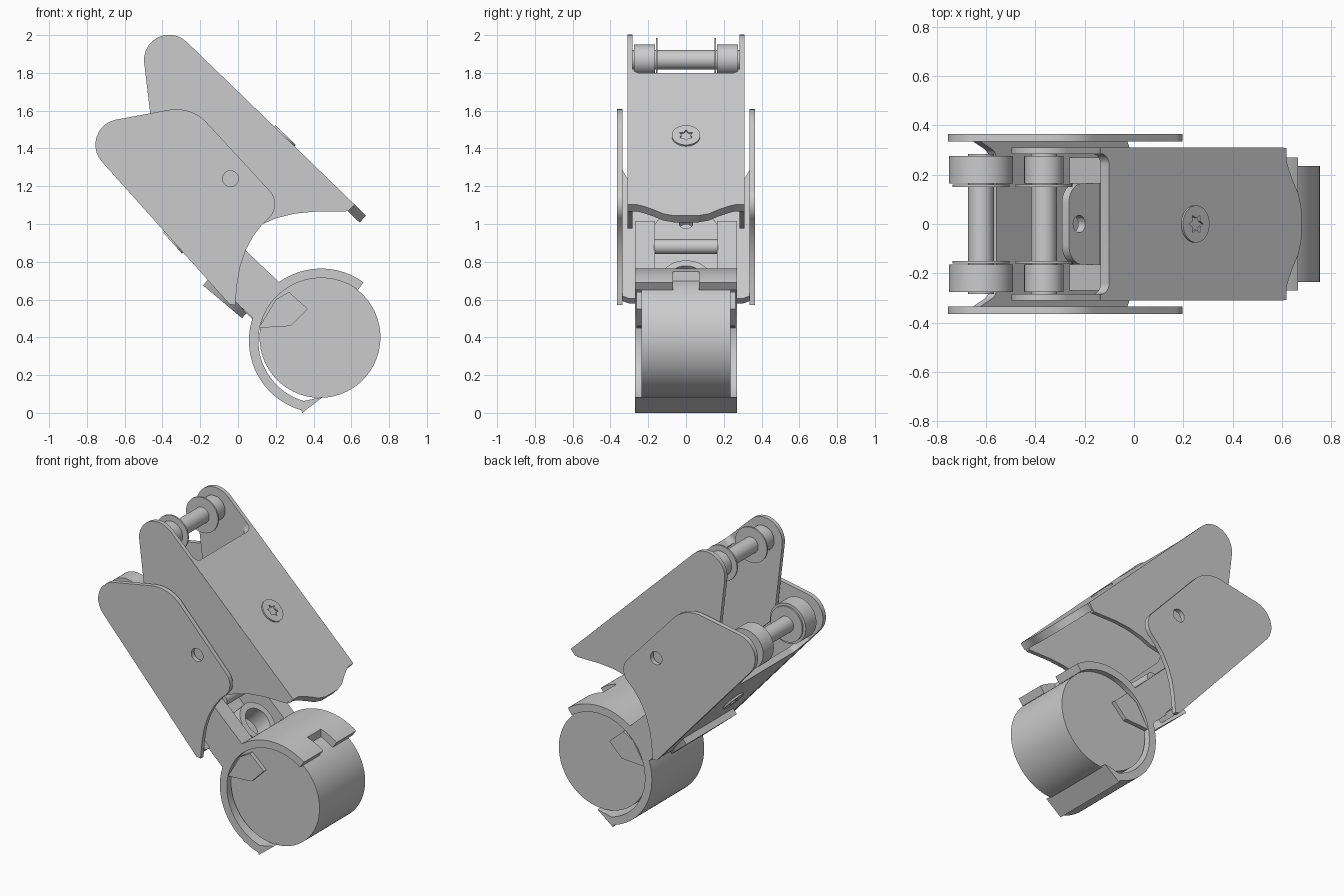
import bpy, bmesh, math
from mathutils import Vector

cube = bpy.data.objects.get("Cube")
if cube:
    bpy.data.objects.remove(cube)

grey = bpy.data.materials.new("plain_grey")
grey.use_nodes = True
GREY = (0.6, 0.6, 0.6, 1)
grey.diffuse_color = GREY
grey.node_tree.nodes["Principled BSDF"].inputs["Base Color"].default_value = GREY
parts = []


def rounded(corners, steps=10):
    """Turn (a, b, radius) corners into a filleted outline."""
    out = []
    for i, c in enumerate(corners):
        p = Vector(c[:2])
        if len(c) < 3:
            out.append(p)
            continue
        r = c[2]
        a = (Vector(corners[i - 1][:2]) - p).normalized()
        b = (Vector(corners[(i + 1) % len(corners)][:2]) - p).normalized()
        half = math.acos(max(-1, min(1, a.dot(b)))) / 2
        mid = p + (a + b).normalized() * (r / math.sin(half))
        start = p + a * (r / math.tan(half)) - mid
        end = p + b * (r / math.tan(half)) - mid
        t0 = math.atan2(start.y, start.x)
        turn = math.atan2(end.y, end.x) - t0
        turn = (turn + math.pi) % (2 * math.pi) - math.pi
        for k in range(steps + 1):
            t = t0 + turn * k / steps
            out.append(mid + Vector((math.cos(t), math.sin(t))) * r)
    return out


def prism(name, outline, origin, u, v, depth):
    """Extrude a flat outline drawn on axes u and v along their normal."""
    o, u, v = Vector(origin), Vector(u).normalized(), Vector(v).normalized()
    bm = bmesh.new()
    face = bm.faces.new([bm.verts.new(o + u * p[0] + v * p[1]) for p in outline])
    new = bmesh.ops.extrude_face_region(bm, geom=[face])["geom"]
    shift = u.cross(v) * depth
    bmesh.ops.translate(bm, vec=shift, verts=[g for g in new if isinstance(g, bmesh.types.BMVert)])
    bmesh.ops.recalc_face_normals(bm, faces=bm.faces)
    mesh = bpy.data.meshes.new(name)
    bm.to_mesh(mesh)
    bm.free()
    ob = bpy.data.objects.new(name, mesh)
    bpy.context.collection.objects.link(ob)
    mesh.materials.append(grey)
    parts.append(ob)
    return ob


def circle(r, n=48, x=0, y=0):
    return [(x + r * math.cos(2 * math.pi * i / n), y + r * math.sin(2 * math.pi * i / n)) for i in range(n)]


def side_prism(name, outline, y0, y1):
    # Outline is in x and z; u cross v points to -y
    return prism(name, outline, (0, y1, 0), (1, 0, 0), (0, 0, 1), y1 - y0)


def cut(ob, cutter):
    parts.remove(cutter)
    cutter.hide_render = True
    cutter.hide_viewport = True
    mod = ob.modifiers.new("cut", 'BOOLEAN')
    mod.operation = 'DIFFERENCE'
    mod.solver = 'EXACT'
    mod.object = cutter


def mirrored(name, outline, y0, y1):
    return [side_prism("right_" + name, outline, -y1, -y0),
            side_prism("left_" + name, outline, y0, y1)]


def symmetric(half):
    # Complete a plan outline across its centre line
    return rounded(half + [(p[0], -p[1]) + tuple(p[2:]) for p in reversed(half[1:])])


def screw(name, centre, u, n):
    # Round head with a star-shaped socket
    c, n = Vector(centre), Vector(n).normalized()
    head = prism(name, circle(0.075, 40), c - n * 0.01, u, Y, 0.02)
    star = [(math.cos(i * math.pi / 6) * (0.04, 0.024)[i % 2],
             math.sin(i * math.pi / 6) * (0.04, 0.024)[i % 2]) for i in range(12)]
    cut(head, prism(name + "_socket_cutter", star, c - n * 0.003, u, Y, 0.05))


Y = (0, 1, 0)

# Upper channel: two cheeks and a back plate
upper_cheek = rounded([
    (-0.541, 2.225, 0.133), (-0.438, 1.36, 0.12), (-0.03, 0.97, 0.09),
    (0.13, 1.0), (0.2, 1.03), (0.3, 1.055), (0.4, 1.065), (0.57, 1.065), (0.605, 1.115)])
mirrored("upper_cheek", upper_cheek, 0.283, 0.31)
upper_dir = Vector((0.718, 0, -0.696))
upper_out = Vector((0.696, 0, 0.718))
upper_start = Vector((-0.273, 0, 1.966))
upper_plan = symmetric([
    (1.325, 0), (1.325, 0.06), (1.31, 0.12), (1.28, 0.17), (1.255, 0.22), (1.24, 0.26), (1.24, 0.309),
    (0.19, 0.309), (0.19, 0.284), (0.24, 0.284, 0.045)])
prism("upper_back_plate", upper_plan, upper_start - upper_out * 0.05, upper_dir, Y, 0.05)
screw("upper_screw", upper_start + upper_dir * 0.722, upper_dir, upper_out)

# Lower channel: two outer cheeks with pivot holes and a floor plate
lower_cheek = rounded([
    (-0.881, 1.509, 0.135), (-0.248, 1.626, 0.22), (0.238, 1.10, 0.1),
    (0.13, 1.0), (0.08, 0.935), (0.04, 0.86), (0.01, 0.77), (-0.005, 0.68), (-0.015, 0.57), (-0.045, 0.575)])
for cheek in mirrored("lower_cheek", lower_cheek, 0.335, 0.365):
    cut(cheek, side_prism("pivot_hole_cutter", circle(0.042, 32, -0.04, 1.24), -0.5, 0.5))
lower_dir = Vector((0.668, 0, -0.744))
lower_in = Vector((0.744, 0, 0.668))
lower_start = Vector((-0.72, 0, 1.33))
lower_plan = symmetric([
    (1.01, 0), (1.01, 0.3), (0.98, 0.36), (0.1, 0.36), (0.1, 0.335), (0.2, 0.29, 0.05)])
prism("lower_floor_plate", lower_plan, lower_start, lower_dir, Y, 0.04)
screw("lower_screw", lower_start + lower_dir * 0.57, -lower_dir, -lower_in)
tongue_plan = symmetric([(0.27, 0), (0.27, 0.09), (0.23, 0.16), (0.12, 0.23), (0, 0.26)])
prism("lower_tongue", tongue_plan, (-0.185, 0, 0.675), (0.765, 0, -0.644), Y, 0.05)

# Rollers on their shafts, with washers
for name, x, z, r in (("upper", -0.365, 1.87, 0.08), ("lower", -0.62, 1.42, 0.13)):
    side_prism(name + "_shaft", circle(0.052, 40, x, z), -0.283, 0.283)
    mirrored(name + "_roller", circle(r, 56, x, z), 0.165, 0.275)
    mirrored(name + "_washer", circle(0.115, 48, x, z), 0.15, 0.16)

# Link between the channels and the clamp
link = [(0.23, 0.68), (0.04, 0.86), (-0.12, 1.015), (-0.28, 0.86), (0.0, 0.575), (0.08, 0.5), (0.15, 0.55)]
mirrored("link_arm", link, 0.165, 0.27)
link_dir = Vector((0.7, 0, -0.714))
link_out = Vector((0.714, 0, 0.7))
base = Vector((-0.28, 0, 0.86))
prism("link_floor", [(0.05, -0.165), (0.52, -0.165), (0.52, 0.165), (0.05, 0.165)], base, link_dir, Y, 0.04)
tab = rounded([(-0.12, -0.165, 0.08), (0.06, -0.165), (0.06, 0.165), (-0.12, 0.165, 0.08)])
tab_base = base + link_out * 0.1
plate = prism("link_tab", tab, tab_base, link_dir, Y, 0.04)
cut(plate, prism("link_hole_cutter", circle(0.035, 24, -0.06), tab_base - link_out * 0.1, link_dir, Y, 0.3))
boss_base = base + link_dir * 0.4
boss = prism("link_boss", circle(0.13), boss_base, link_dir, Y, 0.2)
cut(boss, prism("link_boss_cutter", circle(0.09), boss_base + link_out * 0.08, link_dir, Y, 0.22))
side_prism("link_cross_pin", circle(0.04, 32, 0.0, 0.88), -0.17, 0.17)

# Drum held in an open clamp ring
side_prism("drum", circle(0.32, 96, 0.434, 0.4), -0.235, 0.235)
CX, CZ = 0.44, 0.382
arc = [math.radians(54 + 200 * i / 72) for i in range(73)]
ring = [(CX + 0.382 * math.cos(a), CZ + 0.382 * math.sin(a)) for a in arc]
ring += [(0.34, 0.0), (0.45, 0.085)]
ring += [(CX + 0.332 * math.cos(a), CZ + 0.332 * math.sin(a)) for a in reversed(arc)]
clamp = side_prism("clamp_ring", ring, -0.27, 0.27)
cut(clamp, side_prism("clamp_notch_cutter", [(0.55, 0.55), (0.75, 0.55), (0.75, 0.85), (0.55, 0.85)], -0.07, 0.07))
mirrored("clamp_tab", [(0.11, 0.45), (0.28, 0.46), (0.37, 0.55), (0.27, 0.64), (0.2, 0.6)], 0.234, 0.262)

# Smooth round walls, keep edges crisp
bpy.ops.object.select_all(action='DESELECT')
for ob in parts:
    ob.select_set(True)
bpy.context.view_layer.objects.active = parts[0]
bpy.ops.object.shade_smooth_by_angle(angle=math.radians(30))
